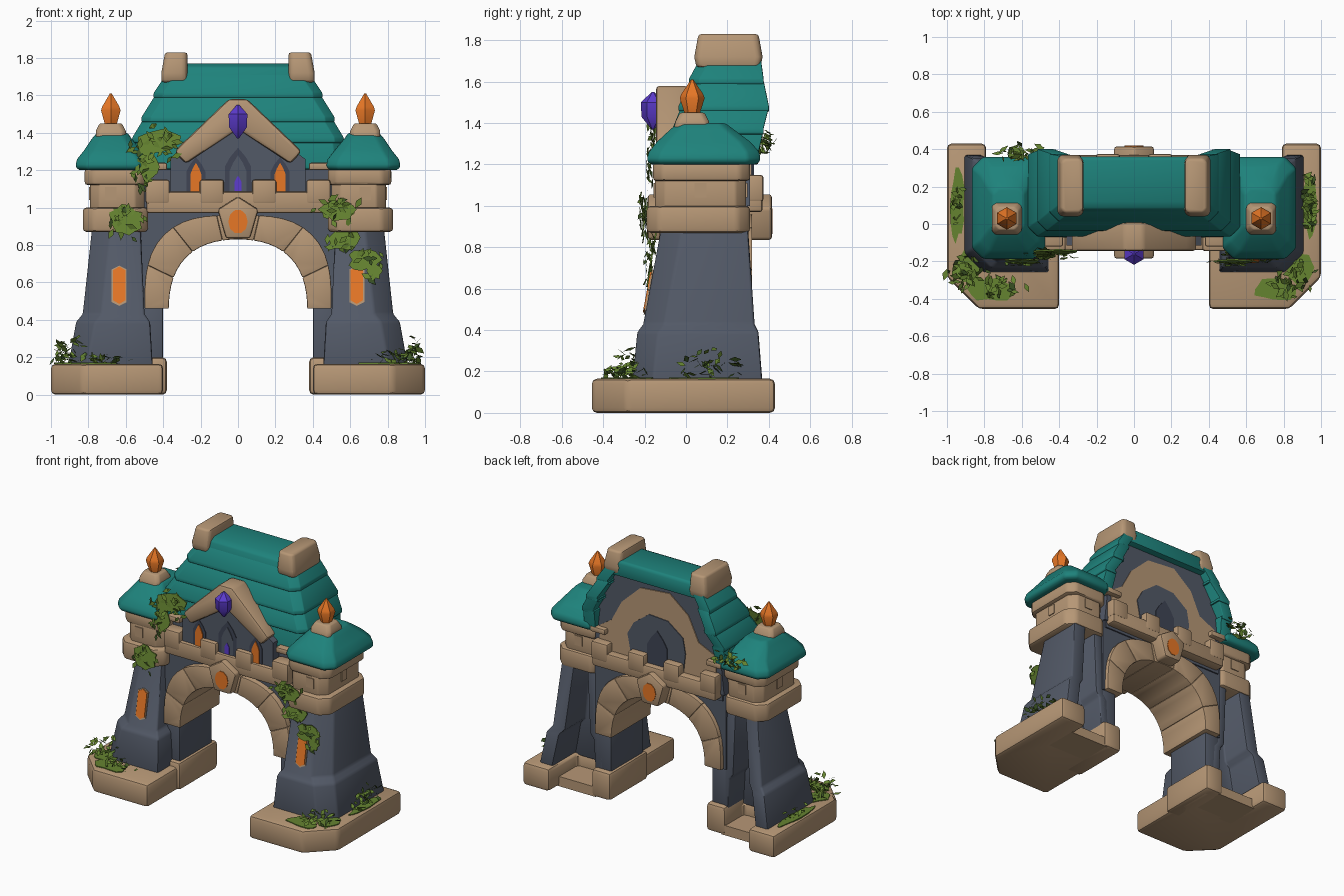
import bpy
import bmesh
import random
from math import sin, cos, pi
from mathutils import Vector, Euler

cube = bpy.data.objects.get("Cube")
if cube:
    bpy.data.objects.remove(cube)
random.seed(4)


def material(name, r, g, b):
    mat = bpy.data.materials.new(name)
    mat.use_nodes = True
    mat.diffuse_color = (r, g, b, 1)
    for node in mat.node_tree.nodes:
        if node.type == 'BSDF_PRINCIPLED':
            node.inputs["Base Color"].default_value = (r, g, b, 1)
    return mat


STONE = material("tan stone", 0.47, 0.31, 0.18)
SLATE = material("slate wall", 0.085, 0.1, 0.135)
DARK = material("dark recess", 0.05, 0.06, 0.09)
TEAL = material("teal roof", 0.013, 0.225, 0.2)
ORANGE = material("orange glow", 0.82, 0.19, 0.02)
PURPLE = material("purple crystal", 0.11, 0.045, 0.62)
GREEN = material("leaf green", 0.13, 0.23, 0.03)
MOSS = material("dark leaf green", 0.05, 0.1, 0.02)


def finish(name, bm, mats, smooth=True):
    mesh = bpy.data.meshes.new(name)
    bm.to_mesh(mesh)
    bm.free()
    for mat in mats:
        mesh.materials.append(mat)
    obj = bpy.data.objects.new(name, mesh)
    bpy.context.collection.objects.link(obj)
    if smooth:
        bpy.ops.object.select_all(action='DESELECT')
        obj.select_set(True)
        bpy.context.view_layer.objects.active = obj
        bpy.ops.object.shade_smooth_by_angle(angle=0.7)


def loft(name, rings, mat, bevel=0.0, s=1):
    """Skin a stack of equal rings, cap both ends, round the sharp edges."""
    bm = bmesh.new()
    rows = [[bm.verts.new((s * x, y, z)) for x, y, z in ring] for ring in rings]
    n = len(rows[0])
    for a, b in zip(rows, rows[1:]):
        for i in range(n):
            j = (i + 1) % n
            bm.faces.new((a[i], a[j], b[j], b[i]))
    bm.faces.new(rows[0])
    bm.faces.new(rows[-1])
    bmesh.ops.recalc_face_normals(bm, faces=bm.faces)
    if bevel:
        sharp = [e for e in bm.edges if e.calc_face_angle(0) > 0.5]
        bmesh.ops.bevel(bm, geom=sharp, offset=bevel, segments=2, profile=0.5,
                        affect='EDGES', clamp_overlap=True)
    finish(name, bm, [mat])


def prism(name, pts, y0, y1, mat, bevel=0.0, s=1):
    loft(name, [[(x, y, z) for x, z in pts] for y in (y0, y1)], mat, bevel, s)


def foot(z, x0, x1, y0, y1, c=0.0):
    """Rectangle at height z, with corners cut by c."""
    if not c:
        return [(x0, y0, z), (x1, y0, z), (x1, y1, z), (x0, y1, z)]
    return [(x0 + c, y0, z), (x1 - c, y0, z), (x1, y0 + c, z), (x1, y1 - c, z),
            (x1 - c, y1, z), (x0 + c, y1, z), (x0, y1 - c, z), (x0, y0 + c, z)]


def box(name, x0, x1, y0, y1, z0, z1, mat, bevel=0.015, s=1, c=0.0):
    loft(name, [foot(z0, x0, x1, y0, y1, c), foot(z1, x0, x1, y0, y1, c)], mat, bevel, s)


def spindle(name, x, y, profile, mat):
    turns = [pi * (i + 0.5) / 3 for i in range(6)]
    loft(name, [[(x + r * cos(t), y + r * sin(t), z) for t in turns] for z, r in profile], mat)


def pocketed(z, x0, x1, y0, y1, c, px0, px1, py):
    """Footprint with a cut outer front corner and a pocket open to the back."""
    return [(x0, y0, z), (x1 - c, y0, z), (x1, y0 + c, z), (x1, y1, z), (px1, y1, z),
            (px1, py, z), (px0, py, z), (px0, 0.28, z), (x0, 0.28, z)]


def pointed(cx, w, z0, z1):
    mid = z0 + (z1 - z0) * 0.6
    return [(cx - w, z0), (cx + w, z0), (cx + w, mid), (cx + w * 0.6, (mid + z1) / 2),
            (cx, z1), (cx - w * 0.6, (mid + z1) / 2), (cx - w, mid)]


def arc(r, a0, a1, steps, bulge=0.0):
    turns = [a0 + (a1 - a0) * i / steps for i in range(steps + 1)]
    radii = [r + bulge * sin(2 * t) ** 2 for t in turns]
    return [(q * cos(t), 0.46 + q * sin(t)) for q, t in zip(radii, turns)]


# Side towers
for s, side in ((1, "left"), (-1, "right")):
    loft(side + "_base", [pocketed(z, 0.4, 1, -0.455, 0.43, 0.17, 0.53, 0.79, 0.1)
                          for z in (0, 0.165)], STONE, 0.025, s)
    box(side + "_base_floor", 0.5, 0.82, 0.05, 0.31, 0, 0.07, STONE, 0, s)
    box(side + "_pier_plinth", 0.38, 0.53, -0.12, 0.32, 0, 0.2, STONE, 0.025, s)
    box(side + "_pier", 0.4, 0.52, -0.09, 0.28, 0.15, 0.55, SLATE, 0.01, s)
    shape = ((0.14, 0.455, 0.91, -0.26, 0.37), (0.39, 0.47, 0.865, -0.235, 0.35),
             (0.43, 0.5, 0.83, -0.205, 0.33), (0.89, 0.52, 0.78, -0.12, 0.3))
    loft(side + "_tower", [pocketed(z, a, b, c, d, 0.1, a + 0.07, b - 0.1, 0.1)
                           for z, a, b, c, d in shape], SLATE, 0.012, s)
    # Tower window, leaning with the wall
    for part, w, z0, z1, lift, mat in (("frame", 0.04, 0.475, 0.69, 0.008, STONE),
                                       ("glow", 0.034, 0.485, 0.685, 0.014, ORANGE)):
        pts = [(0.635 - w, z0 + 0.02), (0.635, z0), (0.635 + w, z0 + 0.02),
               (0.635 + w, z1 - 0.02), (0.635, z1), (0.635 - w, z1 - 0.02)]
        loft(side + "_tower_window_" + part,
             [[(x, -0.205 + (z - 0.43) * 0.185 - d, z) for x, z in pts] for d in (lift - 0.009, lift)],
             mat, 0, s)
    # Gallery under the tower roof
    box(side + "_gallery_ledge", 0.48, 0.83, -0.19, 0.31, 0.87, 1.0, STONE, 0.02, s, 0.06)
    box(side + "_gallery_wall", 0.5, 0.79, -0.15, 0.29, 0.98, 1.14, STONE, 0.01, s, 0.05)
    box(side + "_gallery_rim", 0.48, 0.82, -0.16, 0.31, 1.12, 1.21, STONE, 0.018, s, 0.05)
    box(side + "_gallery_panel_front", 0.65, 0.71, -0.156, -0.148, 1.04, 1.11, STONE, 0, s)
    box(side + "_gallery_panel_back", 0.62, 0.68, 0.288, 0.296, 1.04, 1.11, STONE, 0, s)
    box(side + "_gallery_panel_side", 0.788, 0.796, 0.04, 0.1, 1.04, 1.11, STONE, 0, s)
    # Tower roof, cap and flame finial
    tiers = ((1.2, 0.49, 0.85, -0.17, 0.34, 0.05), (1.22, 0.47, 0.87, -0.19, 0.36, 0.06),
             (1.26, 0.48, 0.86, -0.18, 0.355, 0.06), (1.31, 0.52, 0.82, -0.14, 0.31, 0.05),
             (1.37, 0.57, 0.78, -0.075, 0.23, 0.04), (1.4, 0.59, 0.755, -0.04, 0.19, 0.03))
    loft(side + "_tower_roof", [foot(*t) for t in tiers], TEAL, 0.012, s)
    loft(side + "_finial_cap", [foot(1.37, 0.6, 0.76, -0.06, 0.12, 0.02),
                                foot(1.41, 0.6, 0.76, -0.05, 0.11, 0.02),
                                foot(1.45, 0.62, 0.74, -0.03, 0.09, 0.02)], STONE, 0.008, s)
    spindle(side + "_finial", 0.68 * s, 0.03,
            ((1.44, 0.035), (1.52, 0.06), (1.54, 0.053), (1.61, 0.006)), ORANGE)
    # Ridge end stone
    loft(side + "_ridge_stone", [foot(1.67, 0.27, 0.41, 0.05, 0.36, 0.02),
                                 foot(1.72, 0.27, 0.41, 0.04, 0.37, 0.02),
                                 foot(1.83, 0.27, 0.39, 0.06, 0.35, 0.02)], STONE, 0.03, s)
    box(side + "_front_beam", 0.38, 0.52, -0.12, 0, 1.2, 1.24, STONE, 0.01, s)
    box(side + "_back_beam", 0.4, 0.52, 0.28, 0.35, 1.2, 1.24, STONE, 0.01, s)
    for part, w, z1, y, mat in (("frame", 0.05, 1.27, -0.119, DARK),
                                ("glow", 0.03, 1.24, -0.125, ORANGE)):
        prism(side + "_gable_window_" + part, pointed(0.225, w, 1.08, z1), y, y + 0.008, mat, 0, s)

# Arch blocks and the wall above them
count = 7
for i in range(count):
    a0, a1 = pi * i / count, pi * (i + 1) / count
    prism("arch_block_%d" % (i + 1), arc(0.37, a0, a1, 4, 0.02) + arc(0.5, a1, a0, 4, 0.06),
          -0.13, 0.32, STONE, 0.006)
prism("spandrel_wall", [(0.52, 0.46), (0.52, 1.0), (-0.52, 1.0), (-0.52, 0.46)]
      + arc(0.44, pi, 0, 16), -0.09, 0.29, SLATE)
box("upper_wall", -0.5, 0.5, -0.05, 0.3, 0.95, 1.3, SLATE, 0)

# Battlements and keystone on both faces
for face, d, y0, y1 in (("front", -1, -0.14, -0.05), ("back", 1, 0.28, 0.37)):
    box(face + "_parapet", -0.49, 0.49, y0, y1, 0.97, 1.085, STONE, 0.015)
    for k, x in enumerate((-0.43, -0.14, 0.14, 0.43)):
        box("%s_merlon_%d" % (face, k + 1), x - 0.065, x + 0.065, y0 - 0.005, y1 + 0.005,
            1.02, 1.15, STONE, 0.015)
    y = y0 if d < 0 else y1
    prism(face + "_keystone", [(-0.065, 0.835), (0.065, 0.835), (0.11, 0.99), (0, 1.06), (-0.11, 0.99)],
          y - d * 0.1, y + d * 0.045, STONE, 0.015)
    disc = [(0.052 * cos(pi * i / 5), 0.925 + 0.065 * sin(pi * i / 5)) for i in range(10)]
    prism(face + "_keystone_gem", disc, y + d * 0.04, y + d * 0.049, ORANGE)

# Front gable with trim, window and crystal
prism("front_gable_wall", [(-0.36, 0.98), (0.36, 0.98), (0.36, 1.26), (0, 1.52), (-0.36, 1.26)],
      -0.115, 0.1, SLATE)
prism("front_gable_trim", [(-0.34, 1.3), (-0.28, 1.235), (0, 1.42), (0.28, 1.235), (0.34, 1.3),
                           (0.28, 1.36), (0.05, 1.58), (-0.05, 1.58), (-0.28, 1.36)],
      -0.145, 0.01, STONE, 0.018)
prism("gable_window_frame", pointed(0, 0.07, 1.07, 1.32), -0.119, -0.111, DARK)
prism("gable_window_pane", pointed(0, 0.045, 1.07, 1.28), -0.123, -0.115, SLATE)
prism("gable_window_light", pointed(0, 0.018, 1.09, 1.17), -0.127, -0.119, PURPLE)
spindle("gable_crystal", 0, -0.16, ((1.37, 0.006), (1.43, 0.055), (1.5, 0.058), (1.55, 0.006)), PURPLE)

# Main roof: overlapping courses, open at the back
tiers = ((1.22, 0.56, -0.06, 0.345), (1.36, 0.555, -0.055, 0.375), (1.47, 0.505, -0.025, 0.4),
         (1.6, 0.44, 0.025, 0.375), (1.72, 0.375, 0.075, 0.36))
for k, (lo, hi) in enumerate(zip(tiers, tiers[1:])):
    rings = []
    for (z, x, yf, yb), out, dz in ((lo, 0, -0.015), (lo, 0.012, -0.01), (lo, 0.01, 0.015), (hi, 0, 0.005)):
        x, yf, z = x + out, yf - out, z + dz
        rings.append([(-x, yb, z), (-x, yf + 0.05, z), (-x + 0.05, yf, z), (x - 0.05, yf, z),
                      (x, yf + 0.05, z), (x, yb, z), (x - 0.09, yb, z), (x - 0.09, 0.3, z),
                      (0.09 - x, 0.3, z), (0.09 - x, yb, z)])
    loft("roof_course_%d" % (k + 1), rings, TEAL, 0.006)
loft("roof_ridge", [foot(1.66, -0.35, 0.35, 0.05, 0.36), foot(1.75, -0.33, 0.33, 0.08, 0.36),
                    foot(1.77, -0.32, 0.32, 0.12, 0.35)], TEAL, 0.01)

# Back gable wall with a worn stone surround and niche
prism("back_gable_wall", [(-0.52, 1.0), (0.52, 1.0), (0.48, 1.36), (0.34, 1.68), (-0.34, 1.68),
                          (-0.48, 1.36)], 0.2, 0.31, SLATE)
prism("back_stone_patch", [(-0.47, 1.05), (0.47, 1.05), (0.46, 1.25), (0.37, 1.31), (0.29, 1.46),
                           (0.14, 1.6), (-0.09, 1.62), (-0.24, 1.5), (-0.32, 1.33),
                           (-0.45, 1.27)], 0.31, 0.316, STONE)
prism("back_niche_surround", [(-0.2, 1.05), (0.2, 1.05), (0.24, 1.25), (0.19, 1.34), (0.07, 1.43),
                              (-0.08, 1.42), (-0.2, 1.33), (-0.22, 1.22)], 0.314, 0.322, SLATE)
prism("back_niche", pointed(0, 0.08, 1.05, 1.33), 0.32, 0.328, DARK)


def patch(name, x, y, z, rx, r, wall):
    """Ragged green plate, lying on a ledge or leaning on a front wall."""
    turns = [(random.uniform(0.75, 1.1), pi * i / 7) for i in range(14)]
    flat = [(rx * q * cos(t), r * q * sin(t)) for q, t in turns]
    loft(name, [[(x + a, y + 0.17 * b + d, z + b) if wall else (x + a, y + b, z + d)
                 for a, b in flat] for d in (-0.004, 0.004)], GREEN)


# Moss on the base tops, and flat ivy on the front walls
for k, (x, y, rx, ry) in enumerate(((0.945, 0.1, 0.04, 0.2), (0.89, -0.23, 0.08, 0.09),
                                    (0.76, -0.35, 0.12, 0.07))):
    for s, side in ((1, "left"), (-1, "right")):
        patch("%s_moss_%d" % (side, k + 1), x * s, y, 0.167, rx, ry, False)
for k, (x, y, z, rx, rz) in enumerate(((-0.43, -0.15, 1.35, 0.13, 0.07), (-0.48, -0.17, 1.22, 0.06, 0.09),
                                       (-0.6, -0.2, 0.93, 0.09, 0.09),
                                       (0.53, -0.2, 0.99, 0.1, 0.06),
                                       (0.57, -0.15, 0.84, 0.08, 0.07),
                                       (0.68, -0.172, 0.72, 0.09, 0.06),
                                       (0.73, -0.18, 0.66, 0.04, 0.05))):
    patch("wall_ivy_%d" % (k + 1), x, y, z, rx, rz, True)

# Ivy: scattered leaf blades; facing leaves lie against the front walls
clusters = (("roof_ivy", (-0.43, -0.16, 1.34), (0.15, 0.03, 0.1), 36, 1),
            ("roof_ivy_tail", (-0.52, -0.18, 1.19), (0.07, 0.03, 0.1), 20, 1),
            ("right_gallery_ivy", (-0.6, -0.205, 0.93), (0.11, 0.02, 0.11), 26, 1),
            ("left_gallery_ivy", (0.53, -0.205, 0.99), (0.13, 0.02, 0.09), 28, 1),
            ("left_tower_ivy", (0.57, -0.165, 0.84), (0.1, 0.02, 0.09), 16, 1),
            ("left_tower_ivy_low", (0.69, -0.185, 0.71), (0.11, 0.02, 0.1), 16, 1),
            ("back_roof_ivy", (-0.6, 0.38, 1.31), (0.13, 0.05, 0.06), 40, 0),
            ("right_base_bush", (-0.88, -0.26, 0.22), (0.13, 0.1, 0.09), 50, 0),
            ("right_base_sprouts", (-0.7, -0.33, 0.19), (0.13, 0.07, 0.03), 24, 0),
            ("right_side_sprouts", (-0.94, 0.12, 0.2), (0.03, 0.15, 0.05), 18, 0),
            ("left_base_bush", (0.85, -0.29, 0.2), (0.13, 0.1, 0.05), 36, 0),
            ("left_side_sprouts", (0.94, 0.12, 0.22), (0.05, 0.15, 0.09), 44, 0))
for name, centre, size, n, facing in clusters:
    bm = bmesh.new()
    for _ in range(n):
        v = Vector([random.gauss(0, 0.5) for _ in range(3)])
        v *= min(1, 1 / max(v.length, 0.01))
        p = Vector(centre) + Vector([a * b for a, b in zip(v, size)])
        tilt = random.gauss(pi / 2, 0.25) if facing else random.uniform(-1.2, 1.2)
        turn = Euler((tilt, random.uniform(-0.4, 0.4), random.gauss(0, 0.3) if facing else
                      random.uniform(0, 2 * pi))).to_matrix()
        spin = Euler((0, 0, random.uniform(0, 2 * pi))).to_matrix()
        size_leaf = random.uniform(0.02, 0.035)
        blade = [(-size_leaf, 0, 0), (0, -size_leaf / 2, 0), (size_leaf, 0, 0), (0, size_leaf / 2, 0)]
        leaf = bm.faces.new([bm.verts.new(p + turn @ (spin @ Vector(q))) for q in blade])
        leaf.material_index = int(random.random() < 0.2)
    finish(name, bm, [GREEN, MOSS], False)
